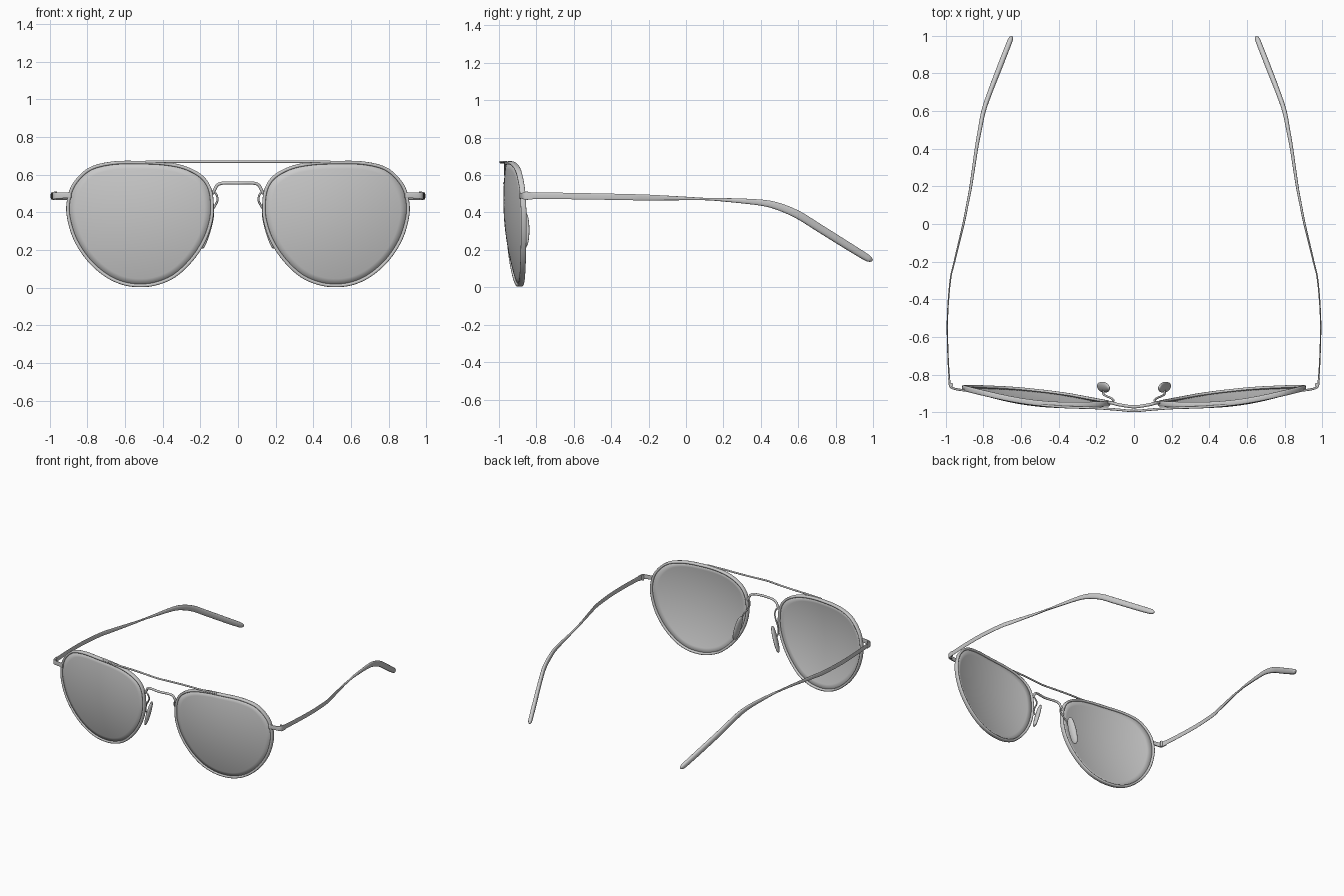
import bpy, math
from mathutils import Vector

if "Cube" in bpy.data.objects:
    bpy.data.objects.remove(bpy.data.objects["Cube"])


def finish(name, verts, faces, mirror=True, thick=0.0):
    me = bpy.data.meshes.new(name)
    me.from_pydata([tuple(v) for v in verts], [], faces)
    me.update()
    ob = bpy.data.objects.new(name, me)
    bpy.context.collection.objects.link(ob)
    bpy.ops.object.select_all(action='DESELECT')
    ob.select_set(True)
    bpy.context.view_layer.objects.active = ob
    bpy.ops.object.shade_smooth_by_angle(angle=math.radians(40))
    if thick:
        m = ob.modifiers.new("thickness", 'SOLIDIFY')
        m.thickness, m.offset = thick, 0
    if mirror:
        m = ob.modifiers.new("mirror", 'MIRROR')
        m.use_mirror_merge = False
    return ob


def spline(pts, steps, closed=False):
    """Catmull-Rom samples through tuples of any length."""
    n = len(pts)
    get = (lambda i: pts[i % n]) if closed else (lambda i: pts[max(0, min(n - 1, i))])
    out = []
    for i in range(n if closed else n - 1):
        for s in range(steps):
            t = s / steps
            out.append(tuple(
                0.5 * (2 * b + (c - a) * t + (2 * a - 5 * b + 4 * c - d) * t * t
                       + (3 * b - a - 3 * c + d) * t ** 3)
                for a, b, c, d in zip(get(i - 1), get(i), get(i + 1), get(i + 2))))
    if not closed:
        out.append(tuple(pts[-1]))
    return out


def loft(name, st, ref, closed=False, power=1.0, sides=12, mirror=True):
    """Sweep a superellipse along stations (x, y, z, size along ref, size across)."""
    n, verts, faces = len(st), [], []
    ref = Vector(ref)
    for i, s in enumerate(st):
        prev = st[i - 1] if closed or i else s
        nxt = st[(i + 1) % n] if closed or i < n - 1 else s
        t = (Vector(nxt[:3]) - Vector(prev[:3])).normalized()
        a = (ref - t * ref.dot(t)).normalized()
        b = t.cross(a)
        for k in range(sides):
            g = 2 * math.pi * (k + 0.5) / sides
            c, q = math.cos(g), math.sin(g)
            c = math.copysign(abs(c) ** power, c)
            q = math.copysign(abs(q) ** power, q)
            verts.append(Vector(s[:3]) + a * (c * s[3] / 2) + b * (q * s[4] / 2))
    for i in range(n if closed else n - 1):
        j = (i + 1) % n
        for k in range(sides):
            l = (k + 1) % sides
            faces.append((i * sides + k, i * sides + l, j * sides + l, j * sides + k))
    if not closed:
        faces.append(tuple(reversed(range(sides))))
        faces.append(tuple((n - 1) * sides + k for k in range(sides)))
    return finish(name, verts, faces, mirror)


def wire(name, pts, d, ref, mirror=True):
    return loft(name, [p + (d, d) for p in spline(pts, 6)], ref, mirror=mirror)


def lens_y(x, z):
    u, v = x - 0.52, z - 0.34
    return -0.957 + 0.11 * u - 0.09 * v + 0.35 * (u * u + v * v)


# lens outline shared by rim and lens
outline = spline([(0.52, 0.012), (0.61, 0.024), (0.70, 0.066), (0.79, 0.145),
                  (0.86, 0.25), (0.896, 0.36), (0.901, 0.45), (0.872, 0.545),
                  (0.79, 0.628), (0.67, 0.661), (0.53, 0.665), (0.40, 0.66),
                  (0.285, 0.638), (0.195, 0.59), (0.15, 0.525), (0.137, 0.435),
                  (0.145, 0.35), (0.18, 0.25), (0.245, 0.15), (0.335, 0.065),
                  (0.43, 0.023)], 6, True)
loft("rim", [(x, lens_y(x, z), z, 0.03, 0.018) for x, z in outline],
     (0, 1, 0), closed=True, power=0.6)

# curved lenses, built as rings shrinking to the middle
cx, cz, rings, n = 0.52, 0.35, 9, len(outline)
verts = [(cx, lens_y(cx, cz), cz)]
for r in range(1, rings + 1):
    for x, z in outline:
        x, z = cx + (x - cx) * r / rings, cz + (z - cz) * r / rings
        verts.append((x, lens_y(x, z), z))
faces = [(0, 1 + k, 1 + (k + 1) % n) for k in range(n)]
for r in range(rings - 1):
    o = 1 + r * n
    for k in range(n):
        l = (k + 1) % n
        faces.append((o + k, o + n + k, o + n + l, o + l))
finish("lens", verts, faces, thick=0.01)

# straight brow bar across the top
half = [(0.10, -0.984, 0.669), (0.22, -0.976, 0.669), (0.36, -0.972, 0.669),
        (0.49, -0.962, 0.67)]
wire("brow_bar", [(-x, y, z) for x, y, z in reversed(half)] + [(0, -0.992, 0.669)] + half,
     0.013, (0, 0, 1), mirror=False)

# arched bridge
half = [(0.075, -0.960, 0.556), (0.108, -0.952, 0.546), (0.123, -0.949, 0.522),
        (0.138, -0.947, 0.497)]
wire("bridge", [(-x, y, z) for x, y, z in reversed(half)] + [(0, -0.970, 0.556)] + half,
     0.017, (0, 1, 0), mirror=False)

# nose pads and their wire arms
wire("nose_pad_arm", [(0.137, -0.950, 0.515), (0.116, -0.945, 0.498), (0.109, -0.935, 0.465),
                      (0.125, -0.922, 0.43), (0.150, -0.912, 0.39), (0.163, -0.900, 0.34),
                      (0.160, -0.872, 0.31)], 0.011, (1, 0.5, 0))
pad = []
for i in range(17):
    g = math.pi * (0.02 + 0.96 * i / 16)
    s, c = math.sin(g) ** 0.7, math.cos(g)
    pad.append((0.162 - 0.028 * c, -0.866, 0.305 + 0.096 * c, 0.06 * s, 0.03 * s))
loft("nose_pad", pad, (0.35, 1, 0), sides=16)

# end pieces wrapping from rim to temple, with hinge barrels
loft("end_piece", spline([(0.885, -0.884, 0.490, 0.03, 0.012), (0.93, -0.879, 0.490, 0.03, 0.012),
                          (0.965, -0.870, 0.489, 0.034, 0.012), (0.977, -0.855, 0.489, 0.040, 0.012),
                          (0.981, -0.82, 0.489, 0.038, 0.010)], 4), (0, 0, 1), power=0.3)
loft("hinge", [(0.968, -0.853, z, 0.018, 0.018) for z in (0.467, 0.482, 0.497, 0.511)], (1, 0, 0))

# temples: thin flat spring, twisting into a thicker drooping tip
temple = [(0.978, -0.85, 0.490, 0.036, 0.008), (0.987, -0.70, 0.489, 0.035, 0.007),
          (0.990, -0.50, 0.486, 0.034, 0.007), (0.975, -0.30, 0.482, 0.033, 0.008),
          (0.953, -0.20, 0.480, 0.031, 0.009), (0.905, 0.00, 0.475, 0.019, 0.012),
          (0.885, 0.10, 0.472, 0.013, 0.013), (0.866, 0.20, 0.468, 0.019, 0.015),
          (0.836, 0.40, 0.453, 0.033, 0.018), (0.818, 0.50, 0.430, 0.040, 0.021),
          (0.798, 0.60, 0.387, 0.043, 0.024), (0.764, 0.70, 0.325, 0.043, 0.026),
          (0.706, 0.85, 0.231, 0.042, 0.029), (0.663, 0.96, 0.163, 0.038, 0.028),
          (0.653, 0.985, 0.149, 0.028, 0.022), (0.649, 0.996, 0.143, 0.010, 0.008)]
loft("temple", spline(temple, 5), (0, 0, 1), power=0.8, sides=16)
